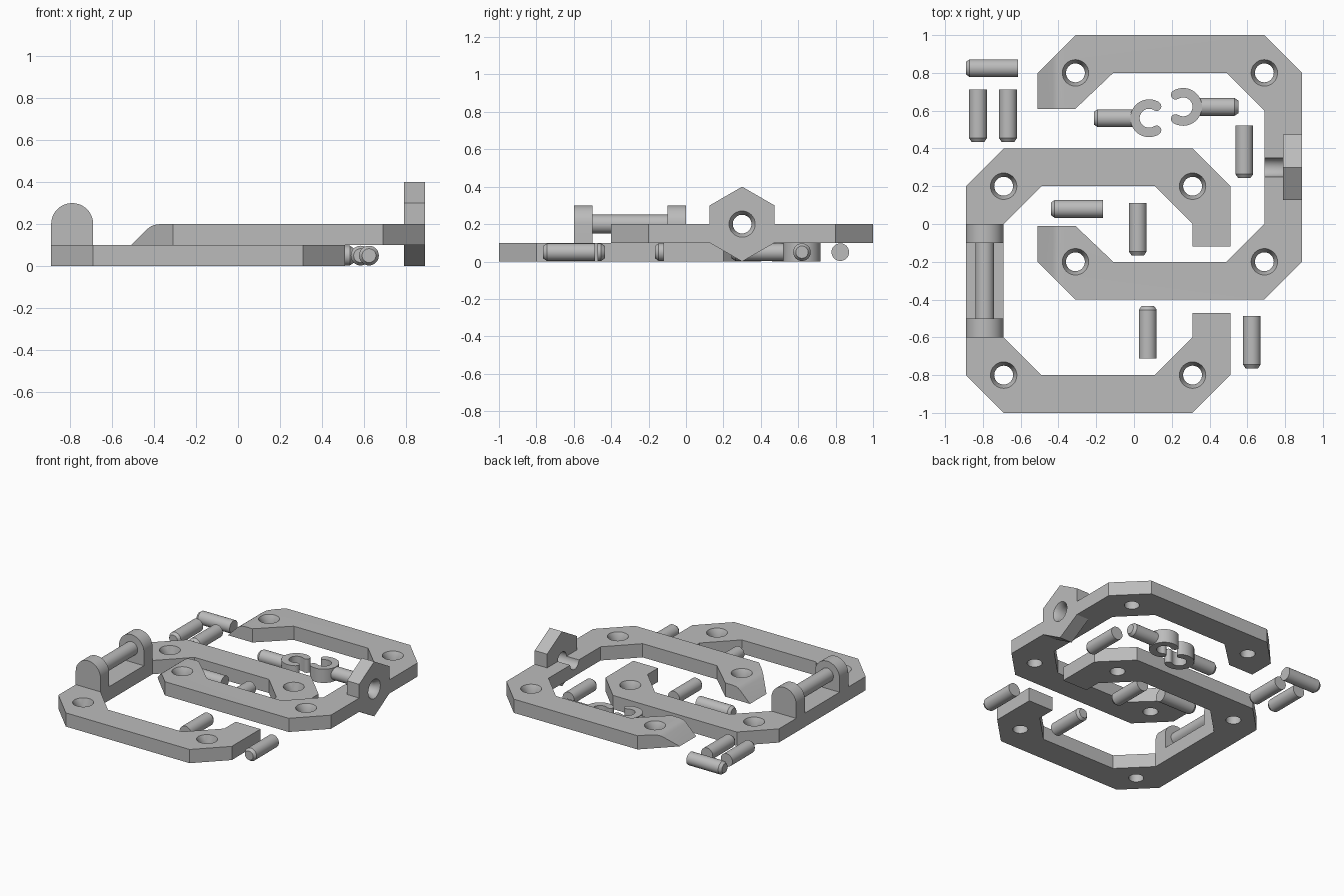
import bpy, bmesh, math
from mathutils import Matrix, Vector

if "Cube" in bpy.data.objects:
    bpy.data.objects.remove(bpy.data.objects["Cube"])

grey = bpy.data.materials.new("light_grey")
grey.diffuse_color = (0.5, 0.5, 0.5, 1)
grey.use_nodes = True
grey.node_tree.nodes["Principled BSDF"].inputs["Base Color"].default_value = grey.diffuse_color


def finish(name, bm):
    bmesh.ops.recalc_face_normals(bm, faces=bm.faces)
    me = bpy.data.meshes.new(name)
    bm.to_mesh(me)
    bm.free()
    me.materials.append(grey)
    ob = bpy.data.objects.new(name, me)
    bpy.context.collection.objects.link(ob)
    return ob


def smooth(ob):
    bpy.ops.object.select_all(action='DESELECT')
    ob.select_set(True)
    bpy.context.view_layer.objects.active = ob
    bpy.ops.object.shade_smooth_by_angle(angle=math.radians(30))


def prism(name, pts, axis, lo, hi):
    """Extrude a 2D outline along axis 'x' (y,z), 'y' (x,z) or 'z' (x,y)."""
    place = {'x': lambda a, b: (lo, a, b), 'y': lambda a, b: (a, lo, b),
             'z': lambda a, b: (a, b, lo)}[axis]
    step = Vector([(hi - lo) * (axis == c) for c in 'xyz'])
    bm = bmesh.new()
    face = bm.faces.new([bm.verts.new(place(*p)) for p in pts])
    new = bmesh.ops.extrude_face_region(bm, geom=[face])['geom']
    bmesh.ops.translate(bm, vec=step, verts=[g for g in new if isinstance(g, bmesh.types.BMVert)])
    return finish(name, bm)


def lathe(name, profile, start, direction, n=32):
    """Closed solid of revolution; profile is (radius, distance along direction)."""
    bm = bmesh.new()
    rings = [[bm.verts.new((r * math.cos(2 * math.pi * i / n), r * math.sin(2 * math.pi * i / n), d))
              for i in range(n)] for r, d in profile]
    for a, b in zip(rings, rings[1:]):
        for i in range(n):
            j = (i + 1) % n
            bm.faces.new((a[i], a[j], b[j], b[i]))
    bm.faces.new(rings[0])
    bm.faces.new(rings[-1])
    turn = Vector(direction).to_track_quat('Z', 'Y').to_matrix().to_4x4()
    bm.transform(Matrix.Translation(start) @ turn)
    return finish(name, bm)


def boolean(ob, other, op='DIFFERENCE'):
    mod = ob.modifiers.new("bool", 'BOOLEAN')
    mod.operation, mod.object, mod.solver = op, other, 'EXACT'
    bpy.context.view_layer.objects.active = ob
    bpy.ops.object.modifier_apply(modifier=mod.name)
    bpy.data.objects.remove(other)


def arc(cx, cy, r, a0, a1, n):
    return [(cx + r * math.cos(math.radians(a0 + (a1 - a0) * i / n)),
             cy + r * math.sin(math.radians(a0 + (a1 - a0) * i / n))) for i in range(n + 1)]


def screw_hole(ob, start, direction):
    # countersink, then straight bore
    boolean(ob, lathe("hole_cutter", [(0.08, -0.02), (0.08, -0.01), (0.07, 0), (0.05, 0.04), (0.05, 0.3)],
                      start, direction))


# Lower bracket: C-shaped frame open to the right
lower = prism("lower_bracket", [
    (-0.89, -0.8), (-0.69, -1), (0.31, -1), (0.51, -0.8), (0.51, -0.47), (0.31, -0.47),
    (0.31, -0.6), (0.11, -0.8), (-0.49, -0.8), (-0.69, -0.6), (-0.69, 0), (-0.49, 0.2),
    (0.11, 0.2), (0.31, 0), (0.31, -0.12), (0.51, -0.12), (0.51, 0.2), (0.31, 0.4),
    (-0.69, 0.4), (-0.89, 0.2)], 'z', 0, 0.1)
for x in (-0.69, 0.31):
    for y in (-0.8, 0.2):
        screw_hole(lower, (x, y, 0.1), (0, 0, -1))
smooth(lower)

# Upper bracket: C-shaped frame open to the left, with a hexagonal boss
upper = prism("upper_bracket", [
    (0.89, 0.8), (0.69, 1), (-0.31, 1), (-0.51, 0.8), (-0.51, 0.61), (-0.31, 0.61),
    (-0.11, 0.8), (0.49, 0.8), (0.69, 0.6), (0.69, 0), (0.49, -0.2), (-0.11, -0.2),
    (-0.31, -0.01), (-0.51, -0.01), (-0.51, -0.2), (-0.31, -0.4), (0.69, -0.4),
    (0.89, -0.2)], 'z', 0.1, 0.2)
# ramped tips with a rounded shoulder
boolean(upper, prism("ramp_cutter", [(-0.53, 0.08), (-0.43, 0.178), (-0.415, 0.189), (-0.40, 0.196),
                                     (-0.37, 0.2), (-0.37, 0.25), (-0.6, 0.25), (-0.6, 0.08)],
                     'y', -0.6, 1.2))
hexagon = arc(0.3, 0.2, 0.2, 90, 450, 6)[:-1]
boolean(upper, prism("hex_boss", hexagon, 'x', 0.79, 0.89), 'UNION')
for x in (-0.31, 0.69):
    for y in (-0.2, 0.8):
        screw_hole(upper, (x, y, 0.2), (0, 0, -1))
screw_hole(upper, (0.89, 0.3, 0.2), (-1, 0, 0))
smooth(upper)

# Hinge knuckles and the rod between them
for i, y in enumerate((-0.6, -0.1)):
    outline = [(-0.89, 0.1), (-0.69, 0.1)] + arc(-0.79, 0.2, 0.1, 0, 180, 24)
    smooth(prism(f"hinge_knuckle_{i + 1}", outline, 'y', y, y + 0.1))
smooth(lathe("hinge_rod", [(0.05, 0), (0.05, 0.4)], (-0.79, -0.5, 0.2), (0, 1, 0)))


# Loose pins: chamfered end position and direction towards the flat end
def pin(name, x, y, direction, length=0.277):
    smooth(lathe(name, [(0.033, 0), (0.047, 0.02), (0.047, length)], (x, y, 0.05), direction))


X, Y = Vector((1, 0, 0)), Vector((0, 1, 0))
pins = [(-0.89, 0.825, X), (-0.826, 0.434, Y), (-0.667, 0.434, Y), (0.584, 0.244, Y),
        (-0.44, 0.08, X), (0.02, -0.166, Y), (0.073, -0.434, -Y), (0.624, -0.764, Y)]
for i, (x, y, d) in enumerate(pins):
    pin(f"loose_pin_{i + 1}", x, y, d)

# Clips: open ring with rounded tips on a short stem
for name, cx, cy, s in (("left", 0.08, 0.56, 1), ("right", 0.26, 0.62, -1)):
    gap, mid = 58, 0.075
    tx, ty = mid * math.cos(math.radians(gap)), mid * math.sin(math.radians(gap))
    ring = (arc(0, 0, 0.1, gap, 360 - gap, 36)
            + arc(tx, -ty, 0.025, -gap, 180 - gap, 8)[1:]
            + arc(0, 0, 0.05, 360 - gap, gap, 36)[1:]
            + arc(tx, ty, 0.025, gap - 180, gap, 8)[1:-1])
    smooth(prism(f"{name}_clip_ring", [(cx + s * x, cy + y) for x, y in ring], 'z', 0, 0.1))
    pin(f"{name}_clip_stem", cx - s * 0.293, cy, X * s, 0.22)
